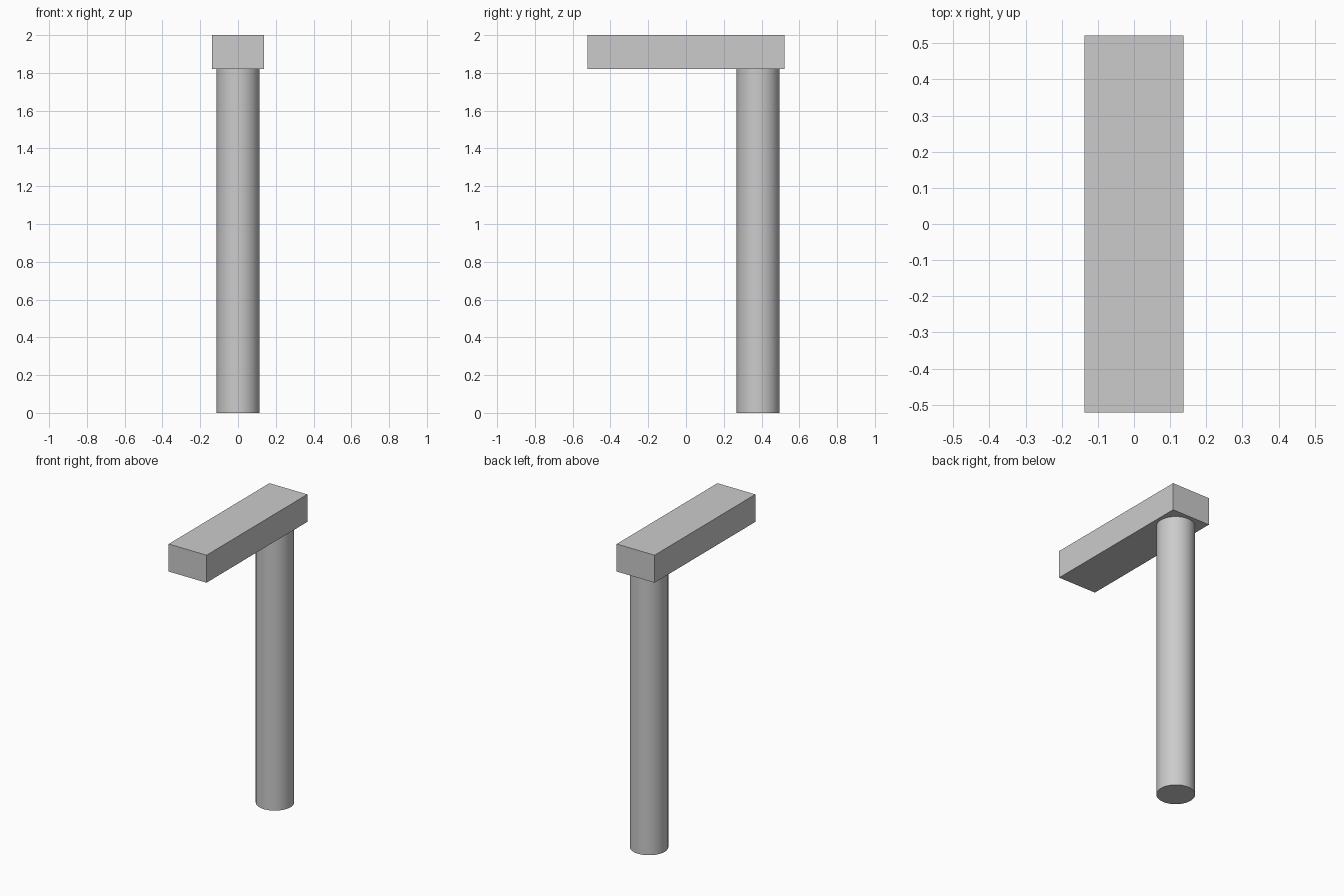
import bpy
import math

default = bpy.data.objects.get("Cube")
if default:
    bpy.data.objects.remove(default, do_unlink=True)

# Plain grey finish
GREY = (0.6, 0.6, 0.6, 1.0)
grey = bpy.data.materials.new("plain_grey")
grey.use_nodes = True
grey.diffuse_color = GREY
grey.node_tree.nodes["Principled BSDF"].inputs["Base Color"].default_value = GREY

HEIGHT = 2.0
BEAM_WIDTH, BEAM_LENGTH, BEAM_DEPTH = 0.274, 1.042, 0.18
POST_RADIUS, POST_Y = 0.114, 0.382
post_height = HEIGHT - BEAM_DEPTH


def finish(name):
    """Name the active object and give it the grey finish."""
    obj = bpy.context.object
    obj.name = obj.data.name = name
    obj.data.materials.append(grey)
    return obj


# Round post under the back end of the beam
bpy.ops.mesh.primitive_cylinder_add(
    vertices=64, radius=POST_RADIUS, depth=post_height,
    location=(0, POST_Y, post_height / 2))
finish("post")
bpy.ops.object.shade_smooth_by_angle(angle=math.radians(30))

# Rectangular beam reaching forward from the top of the post
bpy.ops.mesh.primitive_cube_add(size=1, location=(0, 0, HEIGHT - BEAM_DEPTH / 2))
beam = finish("cantilever_beam")
beam.scale = (BEAM_WIDTH, BEAM_LENGTH, BEAM_DEPTH)
bpy.ops.object.transform_apply(location=False, rotation=False, scale=True)
